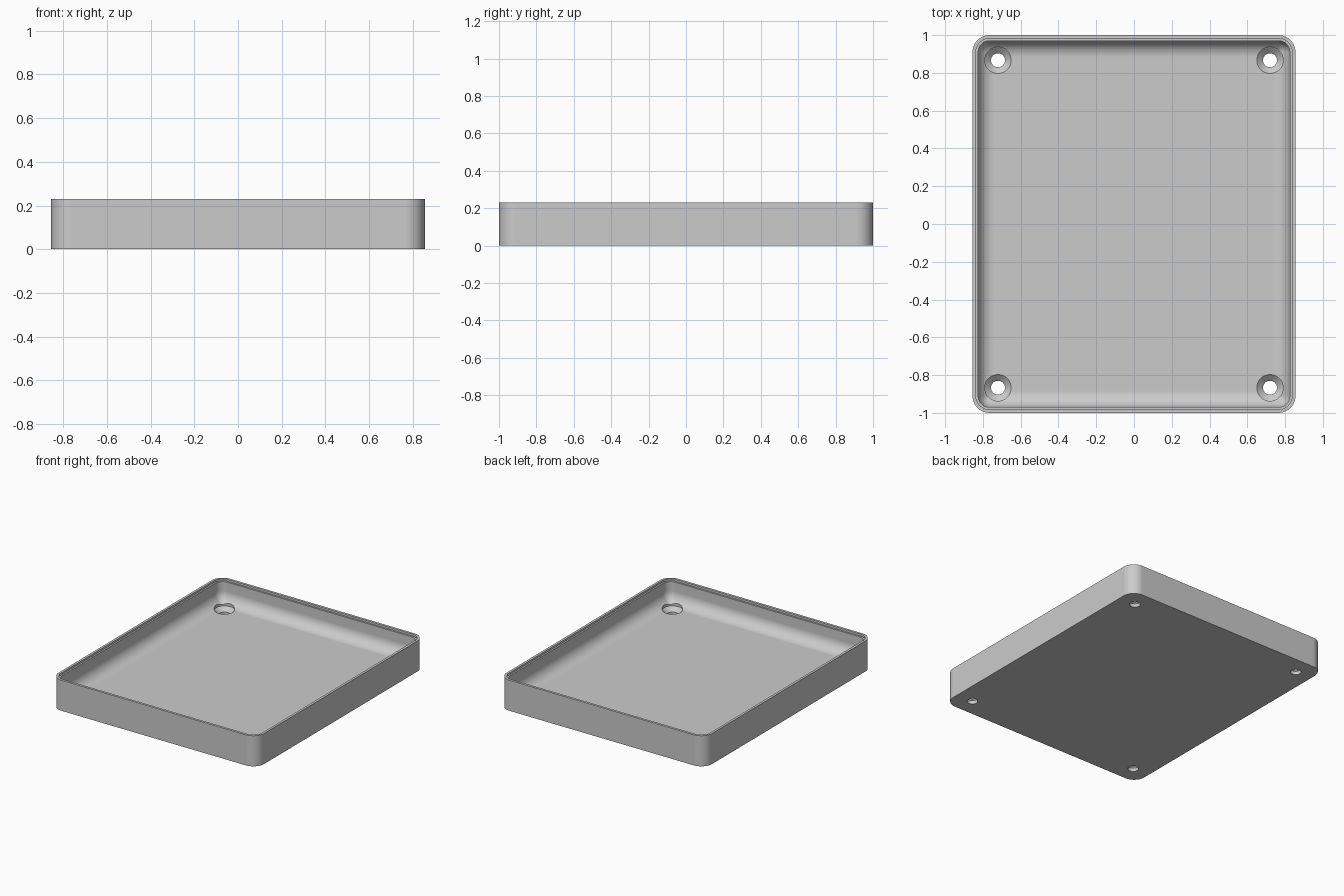
import bpy, bmesh, math

HX, HY, H = 0.855, 1.0, 0.23      # half width, half depth, height
CORNER, WALL, FLOOR, FILLET = 0.09, 0.03, 0.06, 0.085
HOLE_X, HOLE_Y = 0.72, 0.867

if "Cube" in bpy.data.objects:
    bpy.data.objects.remove(bpy.data.objects["Cube"], do_unlink=True)

grey = bpy.data.materials.new("plain grey")
grey.use_nodes = True
grey.diffuse_color = (0.6, 0.6, 0.6, 1)
grey.node_tree.nodes["Principled BSDF"].inputs["Base Color"].default_value = (0.6, 0.6, 0.6, 1)


def rounded_rect(inset, z, steps=10):
    """Points of a rounded rectangle, shrunk by inset."""
    r = max(CORNER - inset, 0.006)
    pts = []
    for q, (sx, sy) in enumerate([(1, 1), (-1, 1), (-1, -1), (1, -1)]):
        for i in range(steps + 1):
            a = math.pi / 2 * (q + i / steps)
            pts.append((sx * (HX - inset - r) + r * math.cos(a),
                        sy * (HY - inset - r) + r * math.sin(a), z))
    return pts


def circle(cx, cy, r, z, n=40):
    return [(cx + r * math.cos(2 * math.pi * i / n),
             cy + r * math.sin(2 * math.pi * i / n), z) for i in range(n)]


def skin(bm, rings):
    """Closed skin through a stack of rings, capped at both ends."""
    loops = [[bm.verts.new(p) for p in ring] for ring in rings]
    for a, b in zip(loops, loops[1:]):
        for i in range(len(a)):
            j = (i + 1) % len(a)
            bm.faces.new((a[i], a[j], b[j], b[i]))
    bm.faces.new(loops[0][::-1])
    bm.faces.new(loops[-1])


def finish(bm, name):
    bmesh.ops.recalc_face_normals(bm, faces=bm.faces)
    mesh = bpy.data.meshes.new(name)
    bm.to_mesh(mesh)
    bm.free()
    mesh.materials.append(grey)
    obj = bpy.data.objects.new(name, mesh)
    bpy.context.collection.objects.link(obj)
    return obj


# Tray: outer wall, stepped rim, inner wall, fillet down to the floor
profile = [(0, 0), (0, H), (0.018, H), (0.018, H - 0.015), (WALL, H - 0.015)]
for i in range(13):
    a = math.pi / 2 * i / 12
    profile.append((WALL + FILLET * (1 - math.cos(a)),
                    FLOOR + FILLET * (1 - math.sin(a))))
bm = bmesh.new()
skin(bm, [rounded_rect(inset, z) for inset, z in profile])
tray = finish(bm, "tray")

# Countersunk screw holes in the four corners
bm = bmesh.new()
for sx in (-1, 1):
    for sy in (-1, 1):
        skin(bm, [circle(sx * HOLE_X, sy * HOLE_Y, r, z) for r, z in
                  [(0.037, -0.05), (0.037, 0.026), (0.07, 0.056), (0.07, 0.16)]])
cutter = finish(bm, "screw_hole_cutter")
cutter.hide_render = True

bpy.ops.object.select_all(action="DESELECT")
tray.select_set(True)
bpy.context.view_layer.objects.active = tray
cut = tray.modifiers.new("screw holes", "BOOLEAN")
cut.operation, cut.solver, cut.object = "DIFFERENCE", "EXACT", cutter
bpy.ops.object.modifier_apply(modifier=cut.name)
bpy.data.objects.remove(cutter, do_unlink=True)

# Smooth the round parts, keep the rim and hole edges crisp
bpy.ops.object.shade_smooth_by_angle(angle=math.radians(30))
weighted = tray.modifiers.new("weighted normals", "WEIGHTED_NORMAL")
weighted.keep_sharp = True
